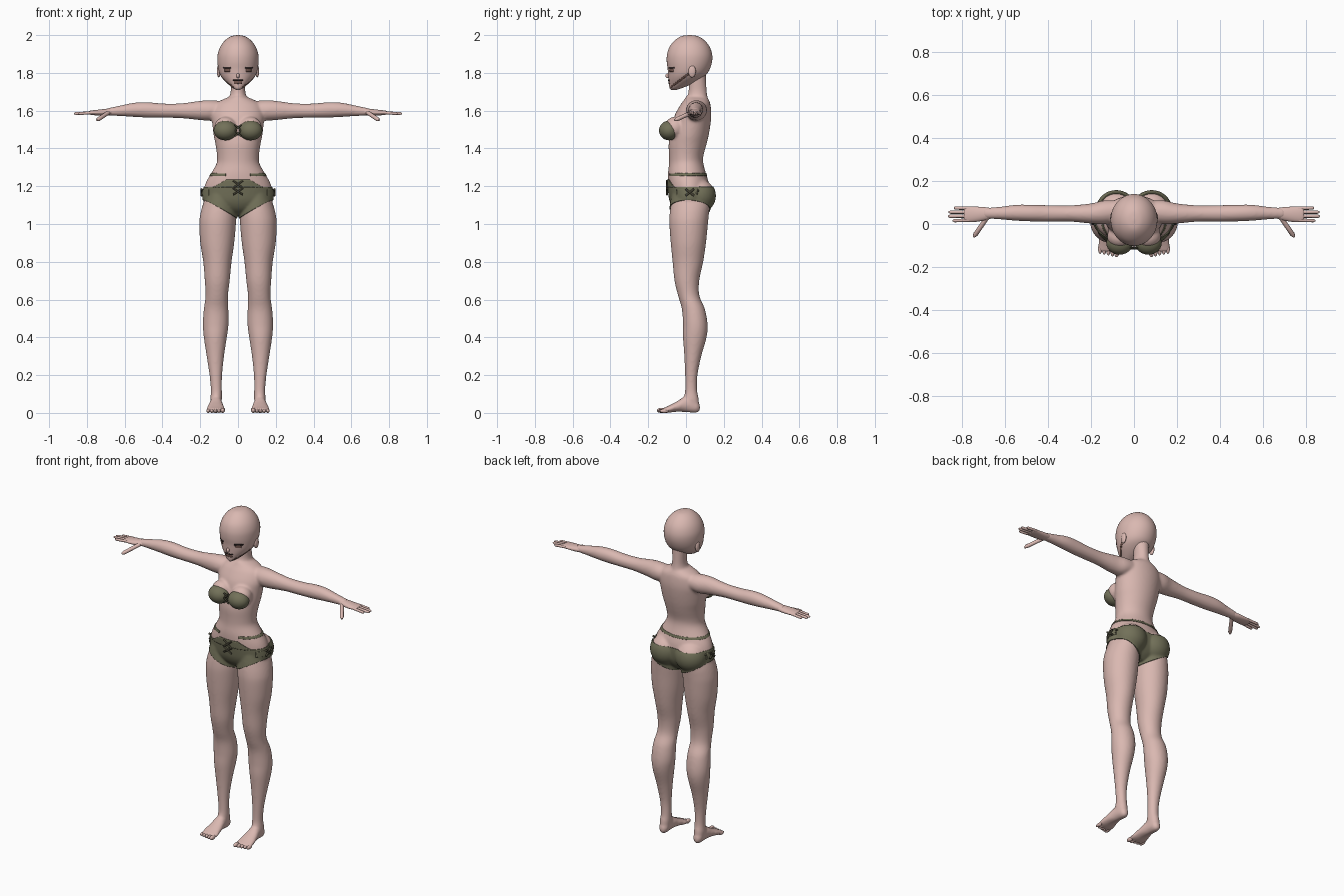
import bpy, bmesh, math
from mathutils import Matrix, Vector

cube = bpy.data.objects.get("Cube")
if cube:
    bpy.data.objects.remove(cube, do_unlink=True)


def material(name, rgb):
    m = bpy.data.materials.new(name)
    m.use_nodes = True
    m.diffuse_color = (*rgb, 1)
    m.node_tree.nodes["Principled BSDF"].inputs["Base Color"].default_value = (*rgb, 1)
    return m


SKIN = material("skin", (0.70, 0.48, 0.44))
OLIVE = material("olive cloth", (0.17, 0.165, 0.10))
CORD = material("dark cord", (0.06, 0.055, 0.035))
DARK = material("dark lash", (0.03, 0.02, 0.02))
BROWN = material("brown shade", (0.20, 0.11, 0.09))


def catmull(a, b, c, d, t):
    return [0.5 * (2 * q + (r - p) * t + (2 * p - 5 * q + 4 * r - s) * t * t
                   + (3 * q - p - 3 * r + s) * t ** 3) for p, q, r, s in zip(a, b, c, d)]


def loft(bm, rows, axis, side=1, segs=40, steps=5):
    """Smooth tube; each row is (position, u min, u max, v min, v max)."""
    pts = [rows[0]] + list(rows) + [rows[-1]]
    path = [catmull(*pts[i:i + 4], k / steps) for i in range(len(rows) - 1) for k in range(steps)]
    rings = []
    for p, u0, u1, v0, v1 in path + [rows[-1]]:
        ring = []
        for k in range(segs):
            a = math.tau * k / segs
            u = (u0 + u1) / 2 + (u1 - u0) / 2 * math.cos(a)
            v = (v0 + v1) / 2 + (v1 - v0) / 2 * math.sin(a)
            x, y, z = {"z": (u, v, p), "x": (p, u, v), "y": (u, p, v)}[axis]
            ring.append(bm.verts.new((x * side, y, z)))
        rings.append(ring)
    for a, b in zip(rings, rings[1:]):
        for k in range(segs):
            n = (k + 1) % segs
            bm.faces.new((a[k], a[n], b[n], b[k]))
    bm.faces.new(rings[0])
    bm.faces.new(rings[-1])


def ball(bm, loc, size):
    bmesh.ops.create_uvsphere(bm, u_segments=28, v_segments=18, radius=1,
                              matrix=Matrix.LocRotScale(Vector(loc), None, Vector(size)))


def make(name, bm, mat):
    bmesh.ops.recalc_face_normals(bm, faces=bm.faces)
    mesh = bpy.data.meshes.new(name)
    bm.to_mesh(mesh)
    bm.free()
    mesh.materials.clear()
    mesh.materials.append(mat)
    for f in mesh.polygons:
        f.use_smooth = True
    ob = bpy.data.objects.new(name, mesh)
    bpy.context.collection.objects.link(ob)
    return ob


def shell(name, source, planes, offset, mat):
    """Skin-tight layer: the part of one half in front of every plane, mirrored."""
    bm = bmesh.new()
    bm.from_mesh(source.data)
    for co, no in planes + [((0, 0, 0), (1, 0, 0))]:
        bmesh.ops.bisect_plane(bm, geom=bm.verts[:] + bm.edges[:] + bm.faces[:],
                               plane_co=co, plane_no=no, clear_inner=True)
    bm.normal_update()
    for v in bm.verts:
        n = v.normal.copy()
        if abs(v.co.x) < 1e-4:
            n.x = 0
        v.co += n * offset
    mesh = bpy.data.meshes.new(name)
    bm.to_mesh(mesh)
    bm.free()
    mesh.materials.clear()
    mesh.materials.append(mat)
    ob = bpy.data.objects.new(name, mesh)
    bpy.context.collection.objects.link(ob)
    ob.modifiers.new("Mirror", "MIRROR")
    thick = ob.modifiers.new("Thickness", "SOLIDIFY")
    thick.thickness, thick.offset = offset * 1.2, -1


def tubes(name, paths, radius, mat, taper=False):
    cu = bpy.data.curves.new(name, "CURVE")
    cu.dimensions, cu.bevel_depth, cu.bevel_resolution, cu.use_fill_caps = "3D", radius, 3, True
    for path in paths:
        sp = cu.splines.new("POLY")
        sp.points.add(len(path) - 1)
        for i, (pt, co) in enumerate(zip(sp.points, path)):
            pt.co = (*co, 1)
            pt.radius = 0.45 if taper and i == len(path) - 1 else 1
    cu.materials.append(mat)
    bpy.context.collection.objects.link(bpy.data.objects.new(name, cu))


def mid(a, b, t):
    return tuple(Vector(a).lerp(Vector(b), t))


# Body: torso, neck, arms, legs and feet fused into one skin
bm = bmesh.new()
torso = [(1.675, .04, .0, .11), (1.655, .09, -.012, .122), (1.63, .125, -.03, .13),
         (1.58, .14, -.058, .134), (1.53, .136, -.072, .13), (1.47, .129, -.085, .12),
         (1.42, .119, -.092, .108), (1.36, .111, -.09, .092), (1.32, .114, -.09, .092),
         (1.27, .141, -.095, .105), (1.22, .17, -.094, .12), (1.17, .183, -.09, .125),
         (1.12, .18, -.082, .12), (1.08, .13, -.06, .1), (1.05, .06, -.02, .07)]
loft(bm, [(z, -h, h, f, b) for z, h, f, b in torso], "z")
neck = [(1.62, .06, .0, .115), (1.66, .05, .005, .115), (1.7, .039, .013, .11),
        (1.75, .04, .015, .107), (1.8, .045, .02, .105)]
loft(bm, [(z, -h, h, f, b) for z, h, f, b in neck], "z")
arm = [(.08, .01, .11, 1.56, 1.65), (.14, .0, .11, 1.547, 1.655), (.2, .002, .096, 1.55, 1.652),
       (.3, .011, .087, 1.56, 1.639), (.4, .011, .088, 1.562, 1.638), (.48, .012, .09, 1.563, 1.645),
       (.55, .015, .09, 1.567, 1.642), (.62, .021, .081, 1.571, 1.628), (.7, .025, .075, 1.575, 1.611)]
leg = [(1.16, .03, .165, -.07, .115), (1.1, .014, .187, -.081, .125), (1.05, .009, .2, -.087, .121),
       (1.0, .011, .205, -.088, .116), (.9, .02, .2, -.081, .106), (.8, .034, .184, -.071, .091),
       (.7, .044, .176, -.061, .07), (.62, .053, .172, -.042, .071), (.55, .051, .181, -.022, .1),
       (.47, .05, .186, -.016, .114), (.4, .059, .181, -.016, .109), (.3, .074, .166, -.009, .081),
       (.2, .084, .151, -.005, .061), (.12, .085, .144, -.005, .059), (.07, .085, .147, -.012, .068),
       (.03, .09, .143, .0, .068)]
foot = [(.074, .105, .127, .015, .04), (.055, .09, .142, .0, .07), (.0, .084, .149, .004, .088),
        (-.05, .075, .16, .006, .06), (-.1, .066, .169, .0, .034), (-.13, .07, .164, .003, .022)]
for s in (1, -1):
    loft(bm, arm, "x", s)
    loft(bm, leg, "z", s)
    loft(bm, foot, "y", s)
    ball(bm, (s * .083, .068, 1.15), (.09, .086, .088))
    ball(bm, (s * .066, -.058, 1.51), (.06, .055, .058))
body = make("body", bm, SKIN)
remesh = body.modifiers.new("Fuse", "REMESH")
remesh.mode, remesh.voxel_size, remesh.use_smooth_shade = "VOXEL", .007, True
soften = body.modifiers.new("Soften", "SMOOTH")
soften.factor, soften.iterations = .5, 8
fused = bpy.data.meshes.new_from_object(body.evaluated_get(bpy.context.evaluated_depsgraph_get()))
body.modifiers.clear()
body.data = fused
fused.materials.clear()
fused.materials.append(SKIN)
for f in fused.polygons:
    f.use_smooth = True

# Hands and toes
bm = bmesh.new()
palm = [(.66, .027, .073, 1.577, 1.612), (.7, .016, .079, 1.574, 1.609),
        (.75, .009, .081, 1.575, 1.604), (.785, .011, .08, 1.579, 1.599), (.792, .02, .07, 1.583, 1.594)]
for s in (1, -1):
    loft(bm, palm, "x", s)
make("palms", bm, SKIN)
fingers, thumbs = [], []
for s in (1, -1):
    for y, tip in ((.018, .845), (.037, .868), (.055, .865), (.073, .84)):
        a, b = (s * .765, y, 1.59), (s * tip, y * 1.08 - .004, 1.584)
        fingers.append([a, mid(a, b, .5), mid(a, b, .9), b])
    a, b = (s * .685, .03, 1.59), (s * .747, -.06, 1.549)
    thumbs.append([a, mid(a, b, .5), mid(a, b, .88), b])
tubes("fingers", fingers, .0078, SKIN, True)
tubes("thumbs", thumbs, .011, SKIN, True)
bm = bmesh.new()
for s in (1, -1):
    for i in range(5):
        r = .013 if i == 0 else .0105
        ball(bm, (s * (.081 + .0192 * i), -.131 + .004 * i, r), (r * .9, .024, r))
make("toes", bm, SKIN)

# Head with nose and ears
bm = bmesh.new()
skull = [(2.0, .004, .014, .026), (1.994, .036, -.025, .063), (1.973, .068, -.058, .097),
         (1.94, .093, -.086, .124), (1.9, .107, -.1, .138), (1.86, .109, -.102, .138),
         (1.82, .104, -.097, .126), (1.79, .094, -.095, .107), (1.765, .077, -.093, .075),
         (1.74, .052, -.09, .03), (1.72, .028, -.087, -.02), (1.71, .008, -.08, -.05)]
loft(bm, [(z, -h, h, f, b) for z, h, f, b in skull], "z", segs=48)
head = make("head", bm, SKIN)
bm = bmesh.new()
ball(bm, (0, -.096, 1.785), (.009, .013, .013))
make("nose", bm, SKIN)
bm = bmesh.new()
for s in (1, -1):
    ball(bm, (s * .102, .032, 1.808), (.01, .02, .032))
make("ears", bm, SKIN)

# Painted face details
UP, DOWN, FRONT = (0, 0, 1), (0, 0, -1), ((0, -.02, 0), (0, -1, 0))


def box(x0, x1, z0, z1):
    return [((x0, 0, 0), (1, 0, 0)), ((x1, 0, 0), (-1, 0, 0)),
            ((0, 0, z0), UP), ((0, 0, z1), DOWN), FRONT]


shell("eyes", head, box(.042, .07, 1.806, 1.826), .001, BROWN)
shell("lashes", head, box(.036, .078, 1.823, 1.831), .0018, DARK)
shell("mouth", head, box(0, .022, 1.742, 1.76), .001, BROWN)
shell("lips", head, box(0, .026, 1.758, 1.764), .0018, DARK)
shell("jaw_line", head, [((0, -.075, 1.722), (0, -.6, .8)), ((0, -.075, 1.735), (0, .6, -.8)),
                         ((.02, 0, 0), (1, 0, 0)), ((0, .015, 0), (0, -1, 0))], .001, BROWN)

# Top: two cups and centre lacing
bm = bmesh.new()
for s in (1, -1):
    ball(bm, (s * .067, -.089, 1.495), (.062, .054, .052))
make("top_cups", bm, OLIVE)


def crosses(y, w, levels):
    return [[(-s * w, y, z0), (s * w, y, z1)] for z0, z1 in levels for s in (1, -1)]


tubes("top_lacing", crosses(-.113, .016, [(1.465, 1.495), (1.495, 1.525)]), .005, CORD)

# Briefs, front panel, hip string and cords
a, b, c = Vector((.03, -.05, 1.045)), Vector((.185, 0, 1.13)), Vector((.1, .12, 1.075))
opening = (a, (b - a).cross(c - a).normalized())
shell("briefs", body, [((0, 0, 1.195), DOWN), opening], .005, OLIVE)
shell("front_panel", body, [((0, 0, 1.19), UP), ((0, 0, 1.235), DOWN), FRONT,
                            ((.06, 0, 1.235), (-.5, 0, -.87))], .005, OLIVE)
shell("hip_string", body, [((0, 0, 1.254), UP), ((0, 0, 1.268), DOWN),
                           ((.07, -.09, 0), (1, 1, 0))], .0025, OLIVE)
shell("side_bands", body, [((0, 0, 1.15), UP), ((0, 0, 1.182), DOWN), ((.15, 0, 0), (1, 0, 0)),
                           ((0, .06, 0), (0, -1, 0))], .008, OLIVE)
tubes("front_lacing", crosses(-.101, .026, [(1.155, 1.19), (1.19, 1.23)]), .005, CORD)
knots = [[(s * .192, .02 - d * .022, 1.15), (s * .192, .02 + d * .022, 1.185)]
         for s in (1, -1) for d in (1, -1)]
tubes("hip_knots", knots, .006, CORD)
